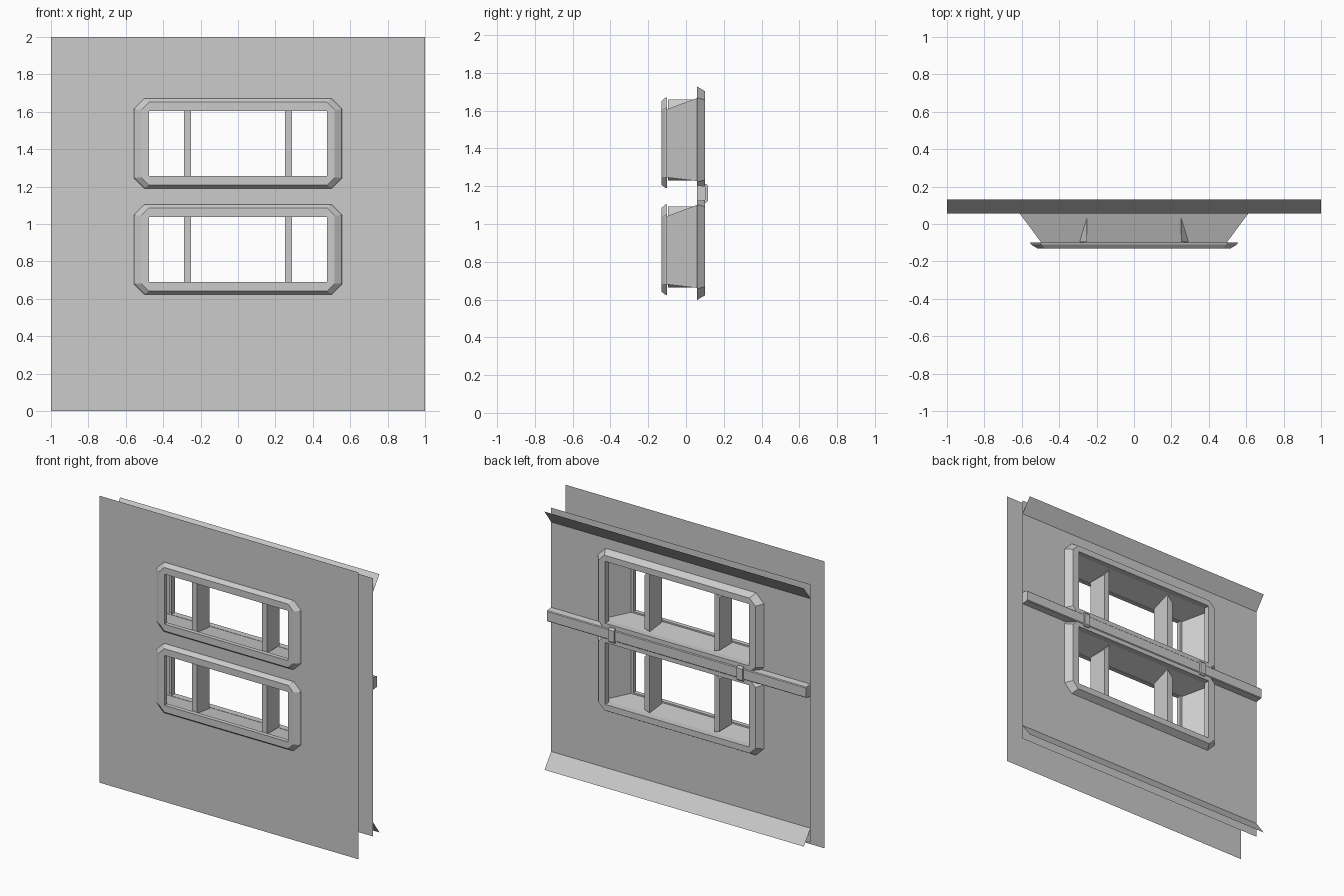
import bpy, bmesh

if "Cube" in bpy.data.objects:
    bpy.data.objects.remove(bpy.data.objects["Cube"])

FRONT, BACK = -0.10, 0.057      # planes of the outer and inner wall skins


def make(name, build):
    bm = bmesh.new()
    build(bm)
    bmesh.ops.remove_doubles(bm, verts=bm.verts, dist=1e-5)
    bmesh.ops.recalc_face_normals(bm, faces=bm.faces)
    me = bpy.data.meshes.new(name)
    bm.to_mesh(me)
    bm.free()
    ob = bpy.data.objects.new(name, me)
    bpy.context.collection.objects.link(ob)
    return ob


def sheet(name, y, z0, z1, hole_x, holes):
    """Thin wall skin with rectangular window holes."""
    xs = [-1, -hole_x, hole_x, 1]
    zs = [z0] + [z for h in holes for z in h] + [z1]

    def build(bm):
        for i in range(3):
            for j in range(len(zs) - 1):
                if i == 1 and j % 2 == 1:
                    continue
                a, b, c, d = xs[i], xs[i + 1], zs[j], zs[j + 1]
                bm.faces.new([bm.verts.new(p) for p in
                              ((a, y, c), (b, y, c), (b, y, d), (a, y, d))])
    return make(name, build)


def octagon(hx, z0, z1, c, y):
    return [(hx - c, y, z0), (hx, y, z0 + c), (hx, y, z1 - c), (hx - c, y, z1),
            (c - hx, y, z1), (-hx, y, z1 - c), (-hx, y, z0 + c), (c - hx, y, z0)]


def loft(name, loops):
    """Bridge a series of closed loops."""
    def build(bm):
        rings = [[bm.verts.new(p) for p in loop] for loop in loops]
        for r, s in zip(rings, rings[1:]):
            for k in range(len(r)):
                n = (k + 1) % len(r)
                bm.faces.new((r[k], r[n], s[n], s[k]))
    return make(name, build)


def extrude(name, profile, x0, x1, closed=True):
    """Sweep a (y, z) profile along x; closed profiles get end caps."""
    def build(bm):
        a = [bm.verts.new((x0, y, z)) for y, z in profile]
        b = [bm.verts.new((x1, y, z)) for y, z in profile]
        n = len(profile)
        for k in range(n if closed else n - 1):
            m = (k + 1) % n
            bm.faces.new((a[k], a[m], b[m], b[k]))
        if closed:
            bm.faces.new(a)
            bm.faces.new(b)
    return make(name, build)


def rect(hx, z0, z1, y):
    return [(hx, y, z0), (hx, y, z1), (-hx, y, z1), (-hx, y, z0)]


# Outer and inner wall skins
offsets = (0, 0.566)
sheet("outer_wall", FRONT, 0, 2, 0.476, [(0.69 + o, 1.038 + o) for o in offsets])
sheet("inner_wall", BACK, 0.1, 1.9, 0.57, [(0.664 + o, 1.095 + o) for o in offsets])

# Flared lips along the top and bottom of the inner wall
extrude("top_lip", [(BACK, 1.8), (0.13, 1.9)], -1, 1, closed=False)
extrude("bottom_lip", [(BACK, 0.2), (0.13, 0.1)], -1, 1, closed=False)

for label, o in zip(("lower", "upper"), offsets):
    # Outer window frame with bevelled rim
    loft(label + "_outer_frame", [
        octagon(0.556, 0.624 + o, 1.105 + o, 0.055, FRONT),
        octagon(0.55, 0.626 + o, 1.102 + o, 0.055, -0.11),
        octagon(0.517, 0.642 + o, 1.085 + o, 0.04, -0.13),
        octagon(0.476, 0.69 + o, 1.038 + o, 0.001, -0.13),
        octagon(0.476, 0.69 + o, 1.038 + o, 0.001, FRONT)])
    # Inner window frame
    loft(label + "_inner_frame", [
        octagon(0.64, 0.597 + o, 1.163 + o, 0.06, BACK),
        octagon(0.605, 0.622 + o, 1.137 + o, 0.045, 0.1),
        octagon(0.555, 0.664 + o, 1.095 + o, 0.001, 0.1),
        octagon(0.555, 0.664 + o, 1.095 + o, 0.001, BACK)])
    # Splayed window reveal
    loft(label + "_reveal", [rect(0.495, 0.68 + o, 1.042 + o, FRONT),
                             rect(0.612, 0.662 + o, 1.1 + o, BACK)])
    # Upright bars, top slanted to the outside
    for side in (-1, 1):
        loops = []
        for y in (-0.095, 0.045):
            loops.append([(side * x, y, z + o) for x, z in
                          ((0.25, 0.665), (0.29, 0.68), (0.29, 1.045), (0.25, 1.093))])
        bar = loft(label + "_upright_bar", loops)
        bm = bmesh.new()
        bm.from_mesh(bar.data)
        bmesh.ops.holes_fill(bm, edges=bm.edges)
        bmesh.ops.recalc_face_normals(bm, faces=bm.faces)
        bm.to_mesh(bar.data)
        bm.free()

# Horizontal rail with two clips
extrude("rail", [(BACK, 1.12), (0.1, 1.125), (0.105, 1.13), (0.105, 1.195),
                 (0.1, 1.2), (BACK, 1.205)], -1, 1)
for side in (-1, 1):
    extrude("rail_clip", [(BACK, 1.112), (0.105, 1.112), (0.117, 1.122),
                          (0.117, 1.202), (0.105, 1.213), (BACK, 1.213)],
            side * 0.495 - 0.022, side * 0.495 + 0.022)
